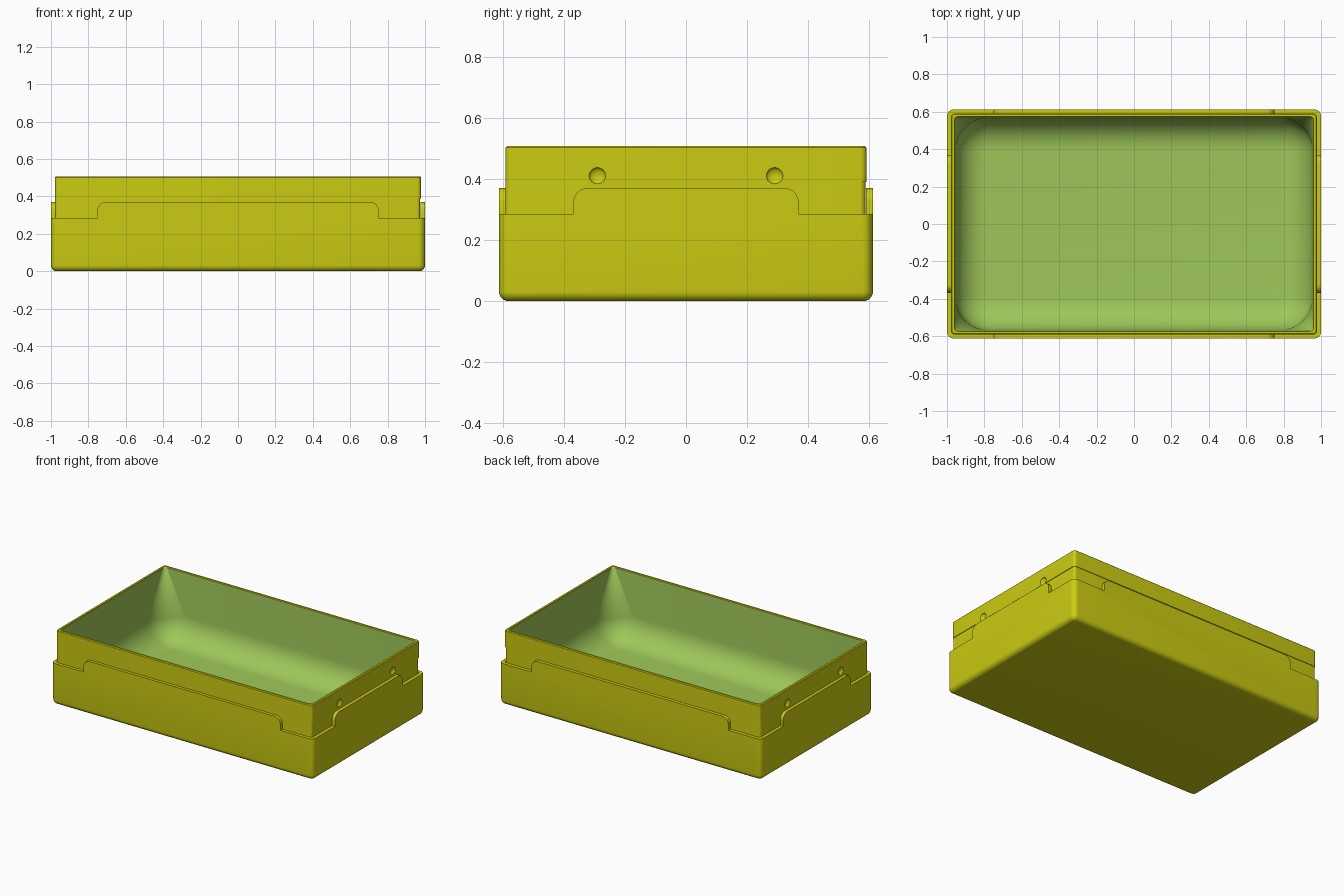
import bpy, bmesh, math
from mathutils import Matrix

if "Cube" in bpy.data.objects:
    bpy.data.objects.remove(bpy.data.objects["Cube"])


def material(name, rgb):
    m = bpy.data.materials.new(name)
    m.diffuse_color = (*rgb, 1)
    m.use_nodes = True
    m.node_tree.nodes["Principled BSDF"].inputs["Base Color"].default_value = m.diffuse_color
    return m


YELLOW = material("yellow shell", (0.60, 0.60, 0.006))
GREEN = material("green lining", (0.342, 0.57, 0.10))


def new_object(name, bm, mats):
    bmesh.ops.recalc_face_normals(bm, faces=bm.faces)
    me = bpy.data.meshes.new(name)
    bm.to_mesh(me)
    bm.free()
    for m in mats:
        me.materials.append(m)
    ob = bpy.data.objects.new(name, me)
    bpy.context.collection.objects.link(ob)
    return ob


def ring(bm, hx, hy, r, z, shift=0.0, n=8):
    """Rounded rectangle of half sizes hx, hy and corner radius r."""
    verts = []
    for q, (sx, sy) in enumerate(((1, 1), (-1, 1), (-1, -1), (1, -1))):
        for i in range(n + 1):
            a = math.pi / 2 * (q + i / n)
            verts.append(bm.verts.new((sx * (hx - r) + r * math.cos(a) + shift,
                                       sy * (hy - r) + r * math.sin(a) + shift, z)))
    return verts


def loft(name, rows, mats, lining_from=None):
    """Skin a closed stack of rings; rows after lining_from use material 1."""
    bm = bmesh.new()
    rings = [ring(bm, *row) for row in rows]
    for k, (a, b) in enumerate(zip(rings, rings[1:])):
        for i in range(len(a)):
            j = (i + 1) % len(a)
            f = bm.faces.new((a[i], a[j], b[j], b[i]))
            f.material_index = int(lining_from is not None and k >= lining_from)
    bm.faces.new(rings[0][::-1])
    f = bm.faces.new(rings[-1])
    f.material_index = int(lining_from is not None)
    return new_object(name, bm, mats)


def cut(target, cutters):
    bpy.context.view_layer.objects.active = target
    for c in cutters:
        mod = target.modifiers.new("cut", 'BOOLEAN')
        mod.operation = 'DIFFERENCE'
        mod.solver = 'EXACT'
        mod.object = c
        bpy.ops.object.modifier_apply(modifier=mod.name)
    for c in cutters:
        bpy.data.objects.remove(c)


def smooth(ob):
    bpy.ops.object.select_all(action='DESELECT')
    ob.select_set(True)
    bpy.context.view_layer.objects.active = ob
    bpy.ops.object.shade_smooth_by_angle(angle=math.radians(35))


HX, HY = 1.0, 0.612
LEDGE, TAB = 0.285, 0.37

# Outer tray: rounded bottom edge, rim up to the tab height, hollow inside
R = 0.032
rows = []
for i in range(7):
    a = math.pi / 2 * i / 6
    d = R * (1 - math.sin(a))
    rows.append((HX - d, HY - d, R - d + 0.004, R * (1 - math.cos(a))))
rows += [(HX, HY, R + 0.004, TAB), (HX - 0.023, HY - 0.023, 0.018, TAB),
         (HX - 0.023, HY - 0.023, 0.018, 0.02)]
tray = loft("outer_tray", rows, [YELLOW])


# Corner notches that leave a round-shouldered tab on each side
def notch(along_x, edge, inner, s, t):
    r = 0.045
    pts = [(edge, LEDGE), (1.1, LEDGE), (1.1, 0.45), (edge - r, 0.45)]
    for i in range(9):
        a = math.pi / 2 * (1 - i / 8)
        pts.append((edge - r + r * math.cos(a), TAB - r + r * math.sin(a)))
    bm = bmesh.new()
    loops = []
    for d in (inner, 1.2):
        loops.append([bm.verts.new((s * u, t * d, z) if along_x else (s * d, t * u, z))
                      for u, z in pts])
    a, b = loops
    bm.faces.new(a)
    bm.faces.new(b[::-1])
    for i in range(len(a)):
        j = (i + 1) % len(a)
        bm.faces.new((a[i], b[i], b[j], a[j]))
    return new_object("notch_cutter", bm, [YELLOW])


cut(tray, [notch(ax, e, d, s, t) for s in (1, -1) for t in (1, -1)
           for ax, e, d in ((True, 0.752, 0.52), (False, 0.368, 0.9))])
smooth(tray)

# Inner wall with thin rim, then the lining sweeping into the floor
WX, WY, TOP = 0.978, 0.591, 0.507
IX, IY, F, FLOOR = 0.958, 0.571, 0.17, 0.04
rows = [(WX - 0.002, WY - 0.002, 0.018, 0.025, -0.002),
        (WX - 0.002, WY - 0.002, 0.018, 0.39, -0.002),
        (WX, WY, 0.02, 0.39), (WX, WY, 0.02, TOP - 0.005),
        (WX - 0.005, WY - 0.005, 0.018, TOP),
        (IX + 0.003, IY + 0.003, 0.018, TOP),
        (IX, IY, 0.018, TOP - 0.004)]
lining = len(rows) - 1
for i in range(13):
    a = math.pi / 2 * i / 12
    d = F * (1 - math.cos(a))
    rows.append((IX - 0.002 - d, IY - 0.002 - d, F - d + 0.01,
                 FLOOR + F * (1 - math.sin(a))))
wall = loft("inner_wall", rows, [YELLOW, GREEN], lining)

# Round dimples on both end walls
dimples = []
for s in (1, -1):
    for y in (-0.29, 0.29):
        bm = bmesh.new()
        bmesh.ops.create_uvsphere(bm, u_segments=24, v_segments=16, radius=0.027,
                                  matrix=Matrix.Translation((s * WX, y, 0.41))
                                  @ Matrix.Diagonal((0.55, 1, 1, 1)))
        dimples.append(new_object("dimple_cutter", bm, [YELLOW]))
cut(wall, dimples)
smooth(wall)
